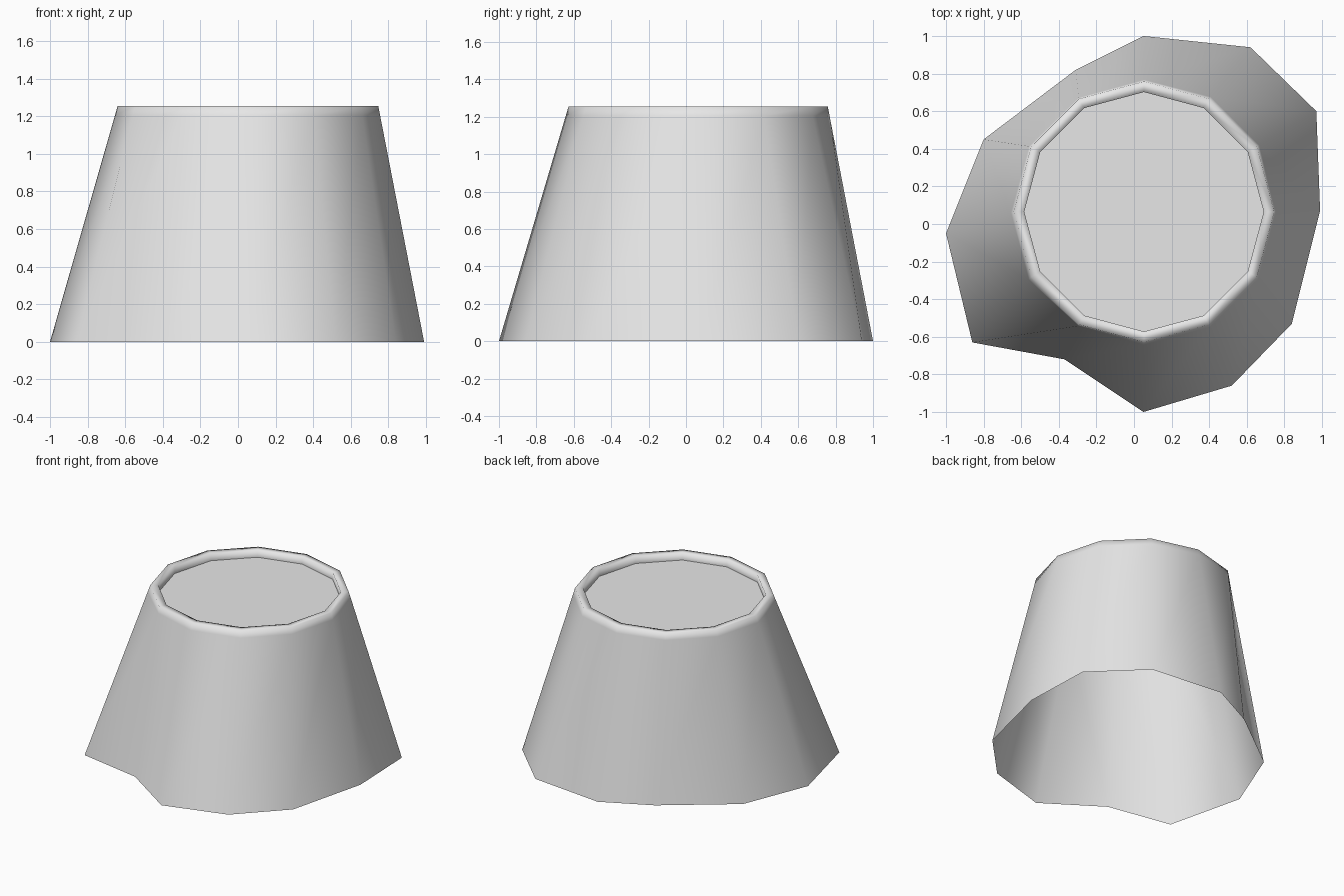
import bpy, bmesh, math

if "Cube" in bpy.data.objects:
    bpy.data.objects.remove(bpy.data.objects["Cube"])

CX, CY, N = 0.053, 0.065, 12

grey = bpy.data.materials.new("plain_grey")
grey.diffuse_color = (0.8, 0.8, 0.8, 1)
grey.use_nodes = True
grey.node_tree.nodes["Principled BSDF"].inputs["Base Color"].default_value = grey.diffuse_color

# uneven foot outline, clockwise from the back
FOOT = [(0.05, 1.0), (0.62, 0.94), (0.97, 0.60), (0.99, 0.07), (0.84, -0.53), (0.52, -0.86),
        (0.05, -1.0), (-0.37, -0.72), (-0.86, -0.63), (-1.0, -0.05), (-0.80, 0.45), (-0.31, 0.82)]


def circle(r, z):
    return [(CX + r * math.sin(math.tau * i / N), CY + r * math.cos(math.tau * i / N), z)
            for i in range(N)]


foot = [(x, y, 0) for x, y in FOOT]
top = circle(0.693, 1.255)
# support loop just under the rim, on the straight side wall
support = [tuple(a + (b - a) * 0.96 for a, b in zip(p, q)) for p, q in zip(foot, top)]
rings = [foot, support, top, circle(0.637, 1.255), circle(0.637, 1.20)]

# open-bottomed shell with raised rim and sunken flat cap
bm = bmesh.new()
loops = [[bm.verts.new(p) for p in ring] for ring in rings]
for a, b in zip(loops, loops[1:]):
    for i in range(N):
        j = (i + 1) % N
        f = bm.faces.new((a[j], a[i], b[i], b[j]))
        f.smooth = True
cap = bm.faces.new(list(reversed(loops[-1])))
for e in cap.edges:
    e.smooth = False
bm.normal_update()

mesh = bpy.data.meshes.new("tapered_shell")
bm.to_mesh(mesh)
bm.free()
mesh.materials.append(grey)
obj = bpy.data.objects.new("tapered_shell", mesh)
bpy.context.collection.objects.link(obj)
